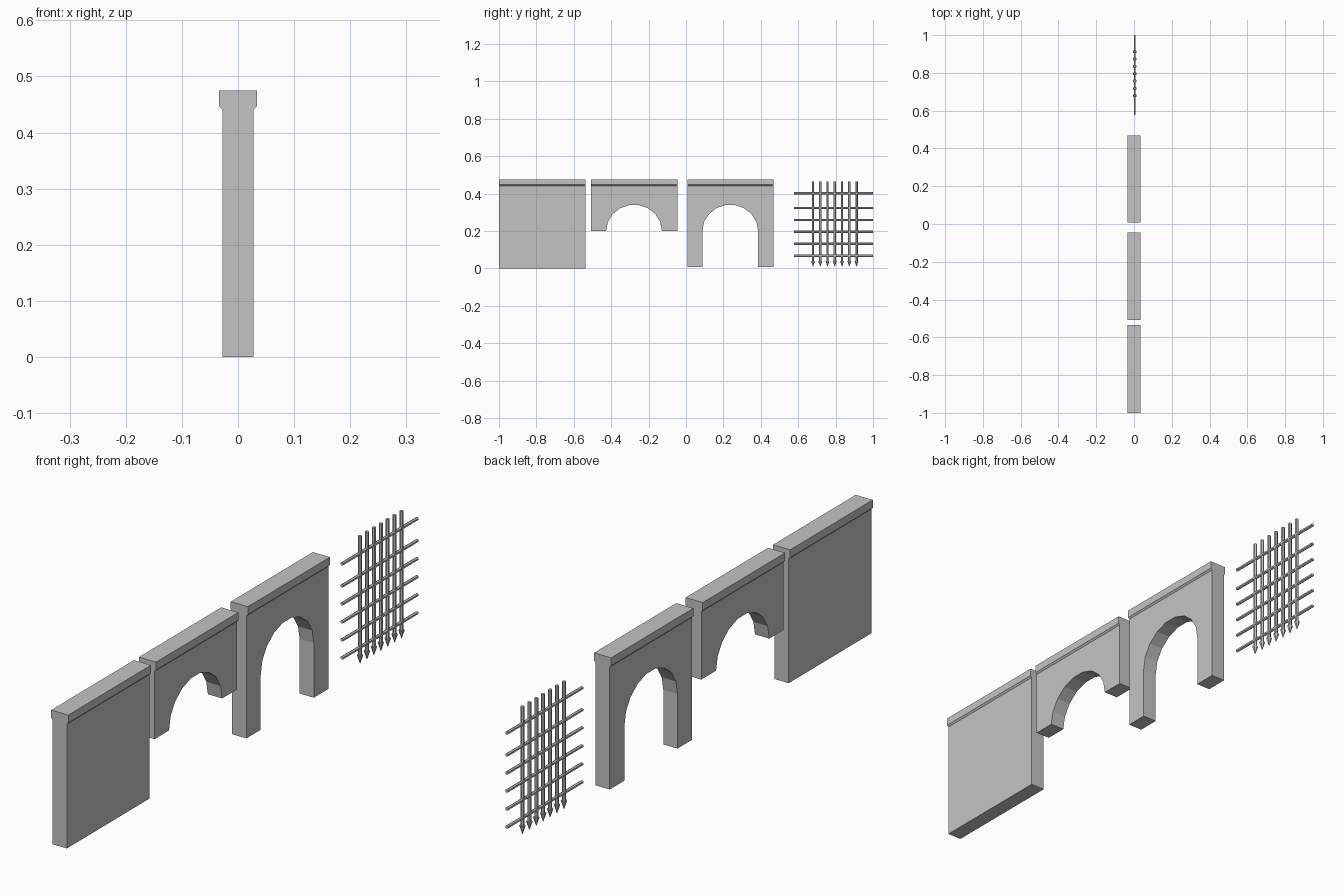
import bpy, bmesh, math
from mathutils import Matrix, Vector

cube = bpy.data.objects.get("Cube")
if cube:
    bpy.data.objects.remove(cube, do_unlink=True)

stone = bpy.data.materials.new("grey_stone")
stone.use_nodes = True
GREY = (0.55, 0.55, 0.55, 1)
stone.diffuse_color = GREY
stone.node_tree.nodes["Principled BSDF"].inputs["Base Color"].default_value = GREY

HALF = 0.028        # half thickness of a wall
LIP = 0.0335        # half thickness of its coping
EAVE, TOP = 0.441, 0.475


def finish(name, bm):
    bmesh.ops.recalc_face_normals(bm, faces=bm.faces)
    mesh = bpy.data.meshes.new(name)
    bm.to_mesh(mesh)
    bm.free()
    mesh.materials.append(stone)
    obj = bpy.data.objects.new(name, mesh)
    bpy.context.collection.objects.link(obj)
    return obj


def prism(name, outline, offset):
    """Extrude a flat outline along an offset."""
    bm = bmesh.new()
    face = bm.faces.new([bm.verts.new(p) for p in outline])
    out = bmesh.ops.extrude_face_region(bm, geom=[face], use_keep_orig=True)
    moved = [v for v in out["geom"] if isinstance(v, bmesh.types.BMVert)]
    bmesh.ops.translate(bm, verts=moved, vec=offset)
    return finish(name, bm)


def wall(name, y0, y1, base, arch=False):
    outline = [(y1, base), (y1, EAVE), (y0, EAVE), (y0, base)]
    if arch:
        mid, spring, steps = (y0 + y1) / 2 - 0.001, 0.2, 9
        if base < spring:
            outline.append((mid - 0.149, base))
        for i in range(steps + 1):
            a = math.pi * (1 - i / steps)
            outline.append((mid + 0.149 * math.cos(a), spring + 0.14 * math.sin(a)))
        if base < spring:
            outline.append((mid + 0.149, base))
    prism(name + "_body", [(-HALF, y, z) for y, z in outline], (2 * HALF, 0, 0))
    # coping with a chamfered underside
    half = [(HALF, EAVE), (LIP, EAVE + 0.006), (LIP, TOP)]
    section = half + [(-x, z) for x, z in reversed(half)]
    prism(name + "_coping", [(x, y0, z) for x, z in section], (0, y1 - y0, 0))


def rod(bm, start, end, r0, r1, sides=6):
    start, end = Vector(start), Vector(end)
    axis = end - start
    turn = axis.to_track_quat('Z', 'Y').to_matrix().to_4x4()
    bmesh.ops.create_cone(bm, cap_ends=True, segments=sides, radius1=r0, radius2=r1,
                          depth=axis.length,
                          matrix=Matrix.Translation((start + end) / 2) @ turn)


# Three wall sections
wall("solid_wall", -1.0, -0.536, 0.0)
wall("raised_arch", -0.508, -0.046, 0.2, arch=True)
wall("gate_arch", 0.007, 0.468, 0.006, arch=True)

# Portcullis: crossbars, then spiked uprights
X = 0.004
bm = bmesh.new()
for z in [0.401] + [0.067 + 0.064 * i for i in range(5)]:
    rod(bm, (X, 0.578, z), (X, 1.0, z), 0.006, 0.006)
finish("portcullis_crossbars", bm)

bm = bmesh.new()
for i in range(7):
    y = 0.679 + 0.0388 * i
    rod(bm, (X, y, 0.035), (X, y, 0.463), 0.0065, 0.0065)
    rod(bm, (X, y, 0.04), (X, y, 0.01), 0.0105, 0.001)
finish("portcullis_uprights", bm)
